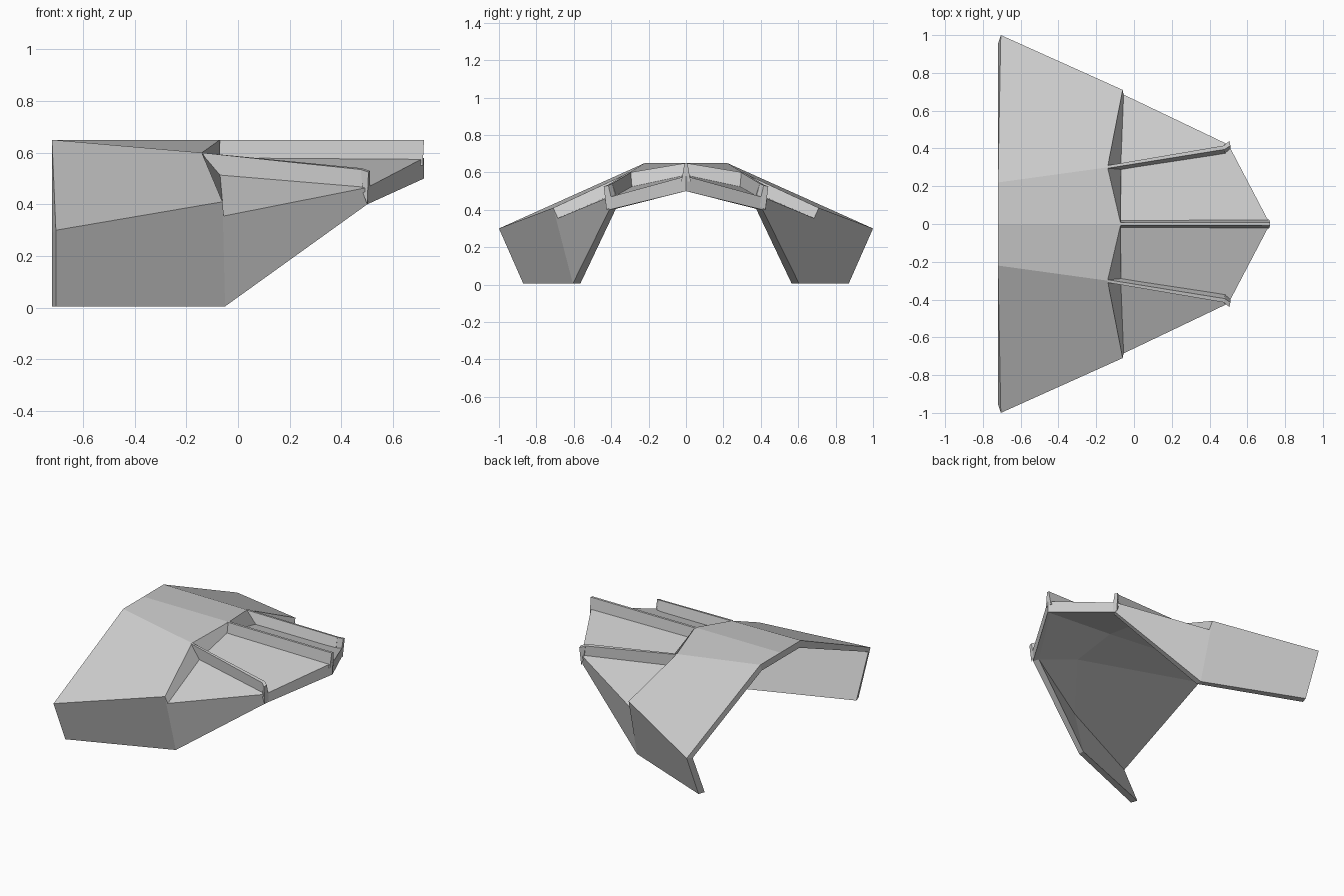
import bpy, bmesh

if "Cube" in bpy.data.objects:
    bpy.data.objects.remove(bpy.data.objects["Cube"])


def make_part(name, points, faces, mirror=True):
    """Build a mesh on the +y side and mirror it across y = 0."""
    bm = bmesh.new()
    vs = [bm.verts.new(p) for p in points]
    for f in faces:
        bm.faces.new([vs[i] for i in f])
    bmesh.ops.recalc_face_normals(bm, faces=bm.faces)
    me = bpy.data.meshes.new(name)
    bm.to_mesh(me)
    bm.free()
    ob = bpy.data.objects.new(name, me)
    bpy.context.collection.objects.link(ob)
    if mirror:
        m = ob.modifiers.new("mirror", 'MIRROR')
        m.use_axis = (False, True, False)
        m.merge_threshold = 0.002
    return ob


def rib(name, back, front, mirror):
    """Bar lofted between two four-point cross-sections."""
    sides = [(i, (i + 1) % 4, (i + 1) % 4 + 4, i + 4) for i in range(4)]
    return make_part(name, back + front, sides + [(0, 1, 2, 3), (4, 5, 6, 7)], mirror)


# Folded shell: upper case = outer skin, lower case = simpler inner skin
P = dict(
    A=(-.72, 0, .65), B=(-.72, .22, .65), C=(-.705, 1, .3), D=(-.705, .87, .005),
    E=(-.07, 0, .65), F=(-.14, .30, .60), G=(-.06, .71, .41), H=(-.05, .605, .005),
    I=(-.07, 0, .585), J=(-.07, .305, .52), K=(-.055, .685, .355),
    L=(.72, 0, .58), M=(.50, .42, .465), N=(.50, .41, .40), O=(.72, 0, .50),
    a=(-.72, 0, .605), b=(-.72, .205, .605), c=(-.72, .955, .29), d=(-.72, .825, .005),
    e=(.20, 0, .53), f=(.21, .31, .475), g=(-.05, .65, .32), h=(-.05, .565, .005),
    n=(.48, .375, .405), o=(.70, 0, .50))
keys = list(P)
outer = ["AEFB", "BFGC", "EIJF", "FJKG", "ILMJ", "JMK", "LONM", "CGHD", "GKMNH"]
inner = ["aefb", "bfgc", "eonf", "fng", "cghd", "gnh"]
rim = ["AabB", "BbcC", "CcdD", "DdhH", "HhnN", "NnoO"]
make_part("shell", list(P.values()),
          [[keys.index(k) for k in s] for s in outer + inner + rim])

# Slanted ribs along the panel fold, flaring into a small front post
rib("side_rib",
    [(-.07, .285, .51), (-.14, .295, .60), (-.14, .31, .60), (-.07, .32, .50)],
    [(.485, .37, .465), (.48, .395, .54), (.475, .415, .535), (.485, .415, .455)], True)
rib("rib_front_post",
    [(.485, .37, .45), (.48, .395, .54), (.475, .415, .535), (.485, .425, .44)],
    [(.51, .39, .42), (.51, .415, .53), (.505, .44, .525), (.50, .425, .40)], True)

# Centre ridge from the hood to the nose
rib("centre_ridge",
    [(-.08, -.02, .57), (-.08, -.008, .65), (-.08, .008, .65), (-.08, .02, .57)],
    [(.715, -.025, .55), (.72, -.008, .65), (.72, .008, .65), (.715, .025, .55)], False)
